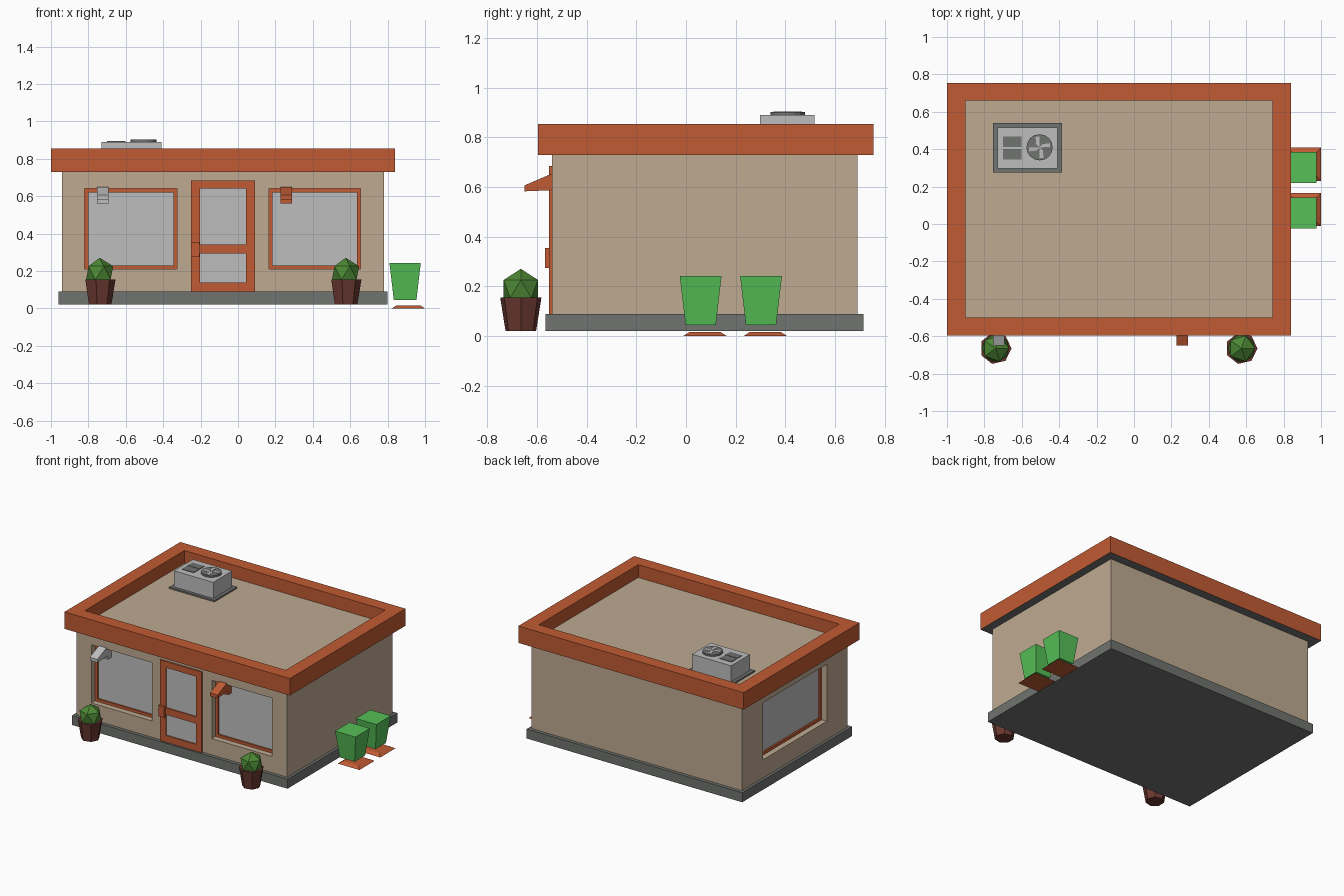
import bpy, bmesh, math
from mathutils import Vector, Matrix

if "Cube" in bpy.data.objects:
    bpy.data.objects.remove(bpy.data.objects["Cube"], do_unlink=True)


def material(name, r, g, b):
    lin = [((c / 255 + 0.055) / 1.055) ** 2.4 for c in (r, g, b)] + [1]
    m = bpy.data.materials.new(name)
    m.use_nodes = True
    m.diffuse_color = lin
    m.node_tree.nodes["Principled BSDF"].inputs["Base Color"].default_value = lin
    return m


tan = material("tan plaster", 190, 170, 145)
orange = material("burnt orange", 193, 91, 51)
grey = material("concrete grey", 112, 115, 111)
pale = material("pale grey", 190, 190, 190)
green = material("bin green", 86, 192, 87)
leaf = material("leaf green", 76, 136, 52)
brown = material("pot brown", 106, 56, 48)


def add(name, bm, *mats):
    bmesh.ops.recalc_face_normals(bm, faces=bm.faces)
    me = bpy.data.meshes.new(name)
    bm.to_mesh(me)
    bm.free()
    for m in mats:
        me.materials.append(m)
    ob = bpy.data.objects.new(name, me)
    bpy.context.collection.objects.link(ob)
    return ob


def box(name, x, y, z, mat, taper=(0, 0)):
    """Box from ranges; taper pulls in the (bottom, top) edges."""
    bm = bmesh.new()
    bmesh.ops.create_cube(bm, size=1)
    for v in bm.verts:
        t = taper[v.co.z > 0]
        for i, (a, b) in enumerate((x, y, z)):
            s = 0 if i == 2 else t
            v.co[i] = a + s if v.co[i] < 0 else b - s
    return add(name, bm, mat)


def cut(ob, cutter):
    mod = ob.modifiers.new("cut", "BOOLEAN")
    mod.operation = "DIFFERENCE"
    mod.solver = "EXACT"
    mod.object = cutter
    bpy.context.view_layer.objects.active = ob
    bpy.ops.object.modifier_apply(modifier=mod.name)
    bpy.data.objects.remove(cutter, do_unlink=True)


def frame(name, x, y, z, w, axis):
    """Rectangular ring of bar width w around an opening; axis is its depth axis."""
    ring = box(name, x, y, z, orange)
    grow = [(a - 0.1, b + 0.1) if i == axis else (a + w, b - w)
            for i, (a, b) in enumerate((x, y, z))]
    cut(ring, box("frame_cutter", *grow, orange))


# Foundation and walls
box("foundation", (-0.96, 0.80), (-0.565, 0.715), (0.02, 0.09), grey)
walls = box("walls", (-0.94, 0.78), (-0.54, 0.69), (0.09, 0.735), tan)

# Recessed windows: two at the front, one on the right-hand side
DEPTH = 0.06
for name, x0, x1 in (("front_right", -0.82, -0.325), ("front_left", 0.165, 0.655)):
    z = (0.21, 0.64)
    cut(walls, box("cutter", (x0, x1), (-0.7, -0.54 + DEPTH), z, tan))
    y = -0.54 + DEPTH
    box(name + "_glass", (x0, x1), (y - 0.006, y), z, pale)
    frame(name + "_frame", (x0, x1), (y - 0.018, y), z, 0.02, 1)

x, y, z = -0.94 + DEPTH, (-0.30, 0.445), (0.225, 0.645)
cut(walls, box("cutter", (-1.1, x), y, z, tan))
box("side_glass", (x, x + 0.006)[::1], y, z, pale).location.x = -0.006
frame("side_frame", (x - 0.018, x), y, z, 0.02, 0)

# Roof parapet with a grey underside, and the sunken roof
parapet = box("roof_parapet", (-1, 0.84), (-0.595, 0.755), (0.73, 0.855), orange)
cut(parapet, box("cutter", (-0.9, 0.74), (-0.5, 0.66), (0.5, 1), orange))
parapet.data.materials.append(grey)
for p in parapet.data.polygons:
    if p.normal.z < -0.9:
        p.material_index = 1
box("roof_floor", (-0.9, 0.74), (-0.5, 0.66), (0.732, 0.76), tan)

# Door: two panes between stiles and rails, with a handle
front = (-0.552, -0.535)
box("door_glass", (-0.25, 0.085), (-0.543, -0.535), (0.1, 0.68), pale)
for side, xr in (("right", (-0.252, -0.203)), ("left", (0.042, 0.09))):
    box("door_stile_" + side, xr, front, (0.09, 0.685), orange)
for label, zr in (("bottom", (0.09, 0.14)), ("middle", (0.293, 0.343)), ("top", (0.64, 0.685))):
    box("door_rail_" + label, (-0.203, 0.042), front, zr, orange)
box("door_handle", (-0.252, -0.205), (-0.568, -0.55), (0.275, 0.355), orange)

# Small sloping hoods over the windows
profile = ((-0.48, 0.65), (-0.55, 0.65), (-0.65, 0.607), (-0.65, 0.583),
           (-0.53, 0.588), (-0.53, 0.56), (-0.48, 0.56))
for name, x0, mat in (("right_hood", -0.755, pale), ("left_hood", 0.227, orange)):
    bm = bmesh.new()
    face = bm.faces.new([bm.verts.new((x0, py, pz)) for py, pz in profile])
    ext = bmesh.ops.extrude_face_region(bm, geom=[face])
    bmesh.ops.translate(bm, vec=(0.062, 0, 0),
                        verts=[g for g in ext["geom"] if isinstance(g, bmesh.types.BMVert)])
    add(name, bm, mat)

# Potted shrubs
for side, px in (("right", -0.74), ("left", 0.575)):
    at = Vector((px, -0.665, 0))
    bm = bmesh.new()
    bmesh.ops.create_cone(bm, cap_ends=True, segments=7, radius1=0.063, radius2=0.085, depth=0.135,
                          matrix=Matrix.Translation(at + Vector((0, 0, 0.0875)))
                          @ Matrix.Rotation(-math.pi / 2, 4, "Z"))
    add("pot_" + side, bm, brown)
    bm = bmesh.new()
    bmesh.ops.create_icosphere(bm, subdivisions=1, radius=0.081,
                               matrix=Matrix.Translation(at + Vector((0, 0, 0.19))))
    add("shrub_" + side, bm, leaf)

# Bins floating over their bevelled pads
for label, y0 in (("front", -0.025), ("back", 0.218)):
    box("bin_" + label, (0.81, 0.977), (y0, y0 + 0.168), (0.045, 0.242), green, (0.023, 0))
    box("bin_pad_" + label, (0.822, 1.0), (y0 + 0.013, y0 + 0.19), (0, 0.016), orange, (0, 0.025))

# Rooftop air conditioner
box("cooler_base", (-0.755, -0.385), (0.275, 0.54), (0.76, 0.771), grey)
box("cooler_body", (-0.73, -0.41), (0.297, 0.517), (0.77, 0.89), pale)
for label, y0 in (("front", 0.345), ("back", 0.413)):
    box("cooler_vent_" + label, (-0.7, -0.602), (y0, y0 + 0.056), (0.888, 0.894), grey)
hub = Vector((-0.505, 0.41, 0))
bm = bmesh.new()
bmesh.ops.create_cone(bm, cap_ends=True, segments=16, radius1=0.07, radius2=0.07, depth=0.014,
                      matrix=Matrix.Translation(hub + Vector((0, 0, 0.895))))
add("cooler_fan", bm, grey)
bm = bmesh.new()
for i in range(4):
    turn = Matrix.Rotation(i * math.pi / 2 + 0.3, 3, "Z")
    blade = ((0, 0), (0.055, -0.016), (0.06, 0.004), (0.02, 0.012))
    bm.faces.new([bm.verts.new(hub + turn @ Vector((bx, by, 0.904))) for bx, by in blade])
ext = bmesh.ops.extrude_face_region(bm, geom=bm.faces[:])
bmesh.ops.translate(bm, vec=(0, 0, -0.004),
                    verts=[g for g in ext["geom"] if isinstance(g, bmesh.types.BMVert)])
add("fan_blades", bm, pale)
